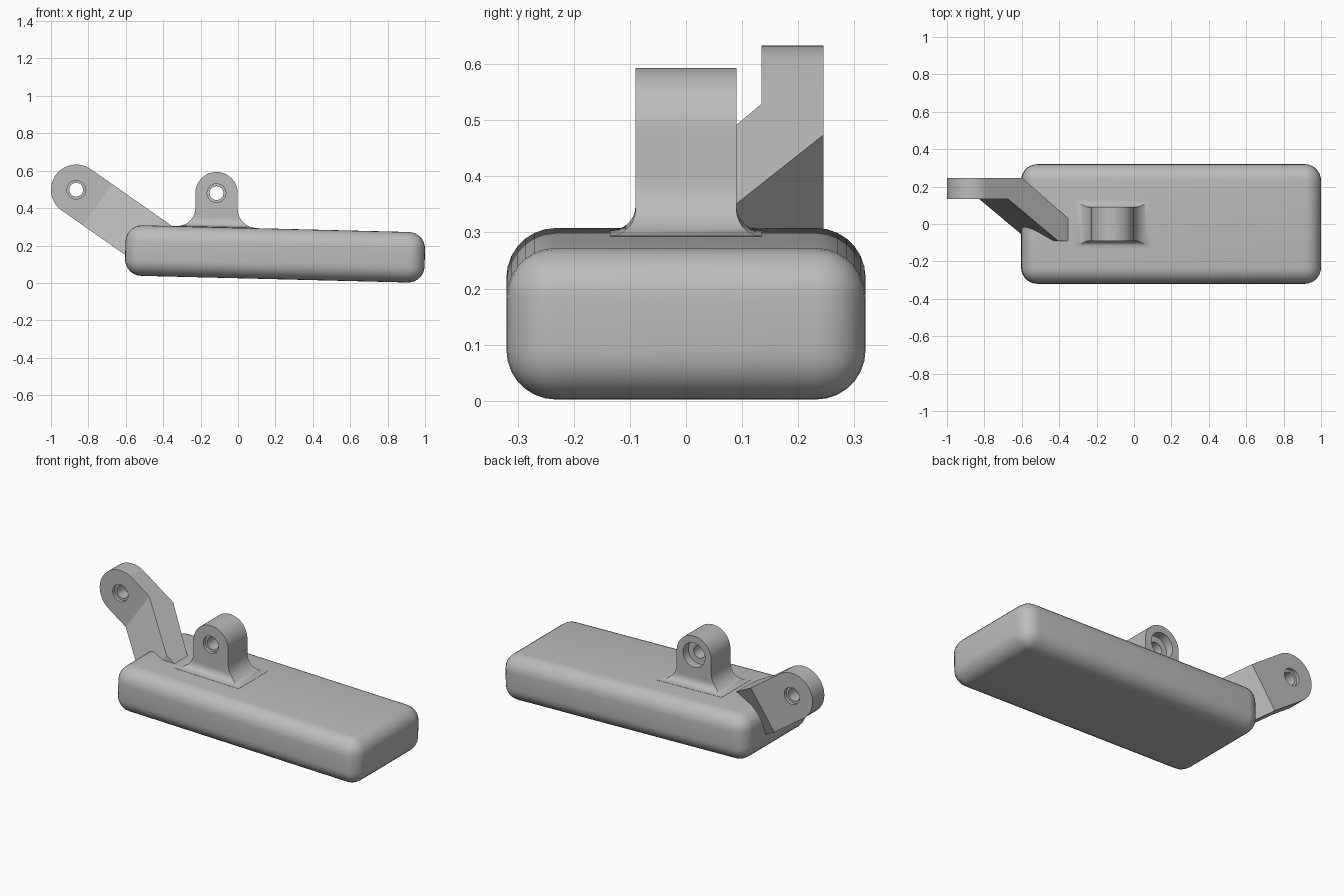
import bpy, bmesh, math
from mathutils import Vector

if "Cube" in bpy.data.objects:
    bpy.data.objects.remove(bpy.data.objects["Cube"], do_unlink=True)

GREY = (0.5, 0.5, 0.5, 1)
grey = bpy.data.materials.new("plain_grey")
grey.use_nodes = True
grey.diffuse_color = GREY
grey.node_tree.nodes["Principled BSDF"].inputs["Base Color"].default_value = GREY
SLOPE = 0.025  # gentle tilt of the body


def make_object(name, bm):
    bmesh.ops.recalc_face_normals(bm, faces=bm.faces[:])
    mesh = bpy.data.meshes.new(name)
    bm.to_mesh(mesh)
    bm.free()
    mesh.materials.append(grey)
    obj = bpy.data.objects.new(name, mesh)
    bpy.context.collection.objects.link(obj)
    return obj


def activate(obj):
    bpy.ops.object.select_all(action="DESELECT")
    obj.select_set(True)
    bpy.context.view_layer.objects.active = obj


def smooth(obj, degrees=35):
    activate(obj)
    bpy.ops.object.shade_smooth_by_angle(angle=math.radians(degrees))


def bore(obj, x, z, radius, y0, y1):
    """Cut a round hole along y, from y0 to y1."""
    bpy.ops.mesh.primitive_cylinder_add(
        vertices=32, radius=radius, depth=y1 - y0,
        location=(x, (y0 + y1) / 2, z), rotation=(math.pi / 2, 0, 0))
    cutter = bpy.context.object
    cutter.hide_render = True
    cutter.data.materials.append(grey)
    mod = obj.modifiers.new("bore", "BOOLEAN")
    mod.operation = "DIFFERENCE"
    mod.solver = "EXACT"
    mod.object = cutter
    activate(obj)
    bpy.ops.object.modifier_apply(modifier=mod.name)
    bpy.data.objects.remove(cutter, do_unlink=True)


# Body: long box with rounded edges
bm = bmesh.new()
bmesh.ops.create_cube(bm, size=1)
bmesh.ops.scale(bm, vec=(1.602, 0.64, 0.27), verts=bm.verts[:])
bmesh.ops.bevel(bm, geom=bm.edges[:], offset=0.088, segments=7,
                profile=0.5, affect="EDGES")
body = make_object("body", bm)
body.location = (0.198, 0, 0.155)
body.rotation_euler = (0, math.atan(SLOPE), 0)
smooth(body)

# Lug: stacked rectangular sections with a flared foot and a round top
LUG_X, LUG_Z, LUG_R, LUG_D, FOOT = -0.115, 0.48, 0.113, 0.09, 0.299


def flare(height, radius):
    if height >= radius:
        return 0
    return radius - math.sqrt(radius ** 2 - (radius - max(height, 0)) ** 2)


levels = [FOOT - 0.04] + [FOOT + 0.1 * (i / 12) ** 2 for i in range(13)]
angles = [math.pi / 2 * i / 16 for i in range(16)] + [math.pi * 0.497]
sections = [(z, LUG_R + flare(z - FOOT, 0.1), LUG_D + flare(z - FOOT, 0.045)) for z in levels]
sections += [(LUG_Z + LUG_R * math.sin(a), LUG_R * math.cos(a), LUG_D) for a in angles]

bm = bmesh.new()
rings = []
for z, hx, hy in sections:
    tilt = SLOPE if z < FOOT + 0.09 else 0
    rings.append([bm.verts.new((LUG_X + sx * hx, sy * hy, z - tilt * sx * hx))
                  for sx, sy in ((-1, -1), (1, -1), (1, 1), (-1, 1))])
for low, high in zip(rings, rings[1:]):
    for i in range(4):
        j = (i + 1) % 4
        bm.faces.new((low[i], low[j], high[j], high[i]))
bm.faces.new(rings[0])
bm.faces.new(rings[-1])
lug = make_object("pivot_lug", bm)
bore(lug, LUG_X, LUG_Z, 0.037, -0.2, 0.2)
bore(lug, LUG_X, LUG_Z, 0.05, -0.2, -0.07)
bore(lug, LUG_X, LUG_Z, 0.072, 0.04, 0.2)
smooth(lug)

# Arm: sloping cranked bar with a round eye end
EYE = Vector((-0.865, 0, 0.498))
ARM_R = 0.135
slope = math.radians(35)
along = Vector((math.cos(slope), 0, -math.sin(slope)))
across = Vector((math.sin(slope), 0, math.cos(slope)))
# stations: distance along the bar and depth, for each side
front_path = [(0.58, -0.09), (0.466, -0.09), (0.138, 0.135)]
back_path = [(0.58, 0.02), (0.545, 0.02), (0.235, 0.245)]

bm = bmesh.new()


def arm_outline(path):
    points = [(t, ARM_R, y) for t, y in path]
    for i in range(25):
        a = math.pi / 2 + math.pi * i / 24
        points.append((ARM_R * math.cos(a), ARM_R * math.sin(a), path[-1][1]))
    points += [(t, -ARM_R, y) for t, y in reversed(path)]
    return [bm.verts.new(EYE + along * t + across * n + Vector((0, y, 0)))
            for t, n, y in points]


front, back = arm_outline(front_path), arm_outline(back_path)
count = len(front)
for i in range(count):
    j = (i + 1) % count
    bm.faces.new((front[i], front[j], back[j], back[i]))
for side in (front, back):
    for i in range(2):
        bm.faces.new((side[i], side[i + 1], side[-2 - i], side[-1 - i]))
    bm.faces.new(side[2:-2])
arm = make_object("cranked_arm", bm)
bore(arm, EYE.x, EYE.z, 0.037, 0, 0.4)
bore(arm, EYE.x, EYE.z, 0.05, 0, 0.155)
bore(arm, EYE.x, EYE.z, 0.05, 0.225, 0.4)
smooth(arm, 25)
